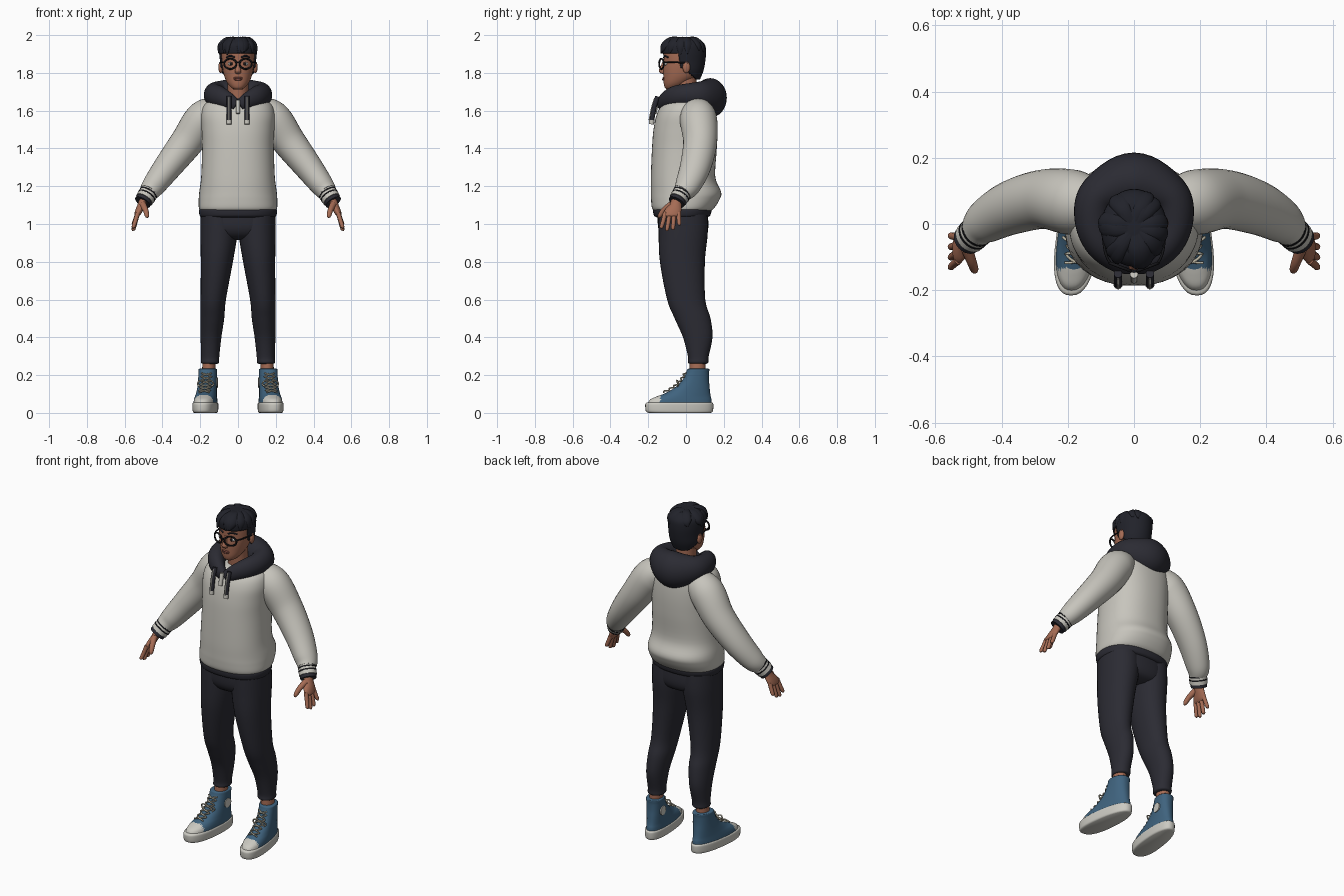
import bpy, bmesh, math, random
from mathutils import Vector, Matrix

random.seed(4)
cube = bpy.data.objects.get("Cube")
if cube:
    bpy.data.objects.remove(cube, do_unlink=True)


def material(name, *rgb):
    m = bpy.data.materials.new(name)
    m.use_nodes = True
    m.diffuse_color = (*rgb, 1)
    node = next(n for n in m.node_tree.nodes if n.type == 'BSDF_PRINCIPLED')
    node.inputs["Base Color"].default_value = (*rgb, 1)
    return m


KNIT = material("warm grey knit", .57, .555, .505)
CHARCOAL = material("charcoal cloth", .024, .024, .033)
HAIR = material("dark hair", .015, .016, .023)
SKIN = material("brown skin", .38, .15, .09)
LIP = material("lip", .24, .08, .06)
BLUE = material("blue canvas", .05, .125, .21)
RUBBER = material("white rubber", .6, .59, .54)
LACE = material("cream lace", .5, .47, .37)
BLACK = material("black trim", .008, .008, .01)
EYE = material("eye white", .6, .58, .55)


def finish(name, bm, mat, pair=False):
    """Turn a bmesh into a smooth object, optionally mirrored in x."""
    bmesh.ops.recalc_face_normals(bm, faces=bm.faces[:])
    mesh = bpy.data.meshes.new(name)
    bm.to_mesh(mesh)
    bm.free()
    mesh.materials.append(mat)
    ob = bpy.data.objects.new(name, mesh)
    bpy.context.collection.objects.link(ob)
    if pair:
        mirror = ob.modifiers.new("Mirror", 'MIRROR')
        mirror.use_mirror_merge = False
    bpy.ops.object.select_all(action='DESELECT')
    ob.select_set(True)
    bpy.context.view_layer.objects.active = ob
    bpy.ops.object.shade_smooth_by_angle(angle=.9)
    return ob


def spline(keys, steps):
    """Catmull-Rom interpolation of equal-length tuples."""
    out = []
    for i in range(len(keys) - 1):
        a, b, c, d = (keys[min(max(j, 0), len(keys) - 1)] for j in range(i - 1, i + 3))
        for k in range(steps):
            t = k / steps
            out.append([q + .5 * t * (r - p + t * (2*p - 5*q + 4*r - s + t * (3*(q - r) + s - p)))
                        for p, q, r, s in zip(a, b, c, d)])
    return out + [list(keys[-1])]


def loft(name, keys, mat, ref=None, n=32, steps=5, power=2, pair=False, warp=None, drop=None):
    """Skin rings (x, y, z, a, b): level rings, or rings across the path if ref is given."""
    rings = spline(keys, steps)
    pts = [Vector(r[:3]) for r in rings]
    bm = bmesh.new()
    loops = []
    for i, r in enumerate(rings):
        u, v = Vector((1, 0, 0)), Vector((0, 1, 0))
        if ref:
            t = (pts[min(i + 1, len(pts) - 1)] - pts[max(i - 1, 0)]).normalized()
            u = t.cross(Vector(ref)).normalized()
            v = u.cross(t)
        loop = []
        for k in range(n):
            c, s = math.cos(math.tau * k / n), math.sin(math.tau * k / n)
            c, s = (math.copysign(abs(w) ** (2 / power), w) for w in (c, s))
            p = pts[i] + u * c * max(r[3], .001) + v * s * max(r[4], .001)
            loop.append(bm.verts.new(warp(p) if warp else p))
        loops.append(loop)
    for lo, hi in zip(loops, loops[1:]):
        for k in range(n):
            bm.faces.new((lo[k], lo[(k + 1) % n], hi[(k + 1) % n], hi[k]))
    bm.faces.new(loops[0])
    bm.faces.new(loops[-1])
    if drop:
        gone = [f for f in bm.faces if drop(f.calc_center_median())]
        bmesh.ops.delete(bm, geom=gone, context='FACES')
    return finish(name, bm, mat, pair)


def ring(z, a, front, back, x=0):
    return (x, (front + back) / 2, z, a, (back - front) / 2)


def blob(name, loc, size, mat, pair=False):
    bm = bmesh.new()
    bmesh.ops.create_uvsphere(bm, u_segments=20, v_segments=12, radius=1,
                              matrix=Matrix.LocRotScale(Vector(loc), None, Vector(size)))
    return finish(name, bm, mat, pair)


def tube(name, pts, r, mat, ref=(0, 0, 1), n=10, **kw):
    return loft(name, [(*p, r, r) for p in pts], mat, ref, n, **kw)


# Sweater body and hem
loft("sweater_body", [ring(1.065, .195, -.165, .125), ring(1.085, .207, -.18, .15),
     ring(1.13, .208, -.185, .178), ring(1.17, .205, -.186, .186), ring(1.25, .195, -.186, .155),
     ring(1.4, .19, -.18, .163), ring(1.5, .193, -.172, .165), ring(1.58, .195, -.155, .16),
     ring(1.635, .175, -.125, .15), ring(1.665, .12, -.075, .13)], KNIT, n=48, power=2.3)
loft("sweater_hem", [ring(1.035, .19, -.155, .11), ring(1.045, .203, -.17, .128),
     ring(1.075, .206, -.174, .135), ring(1.085, .19, -.16, .12)], CHARCOAL, n=48, power=2.3)

# Sleeves and cuffs
loft("sleeves", [(.1, .06, 1.6, .07, .07), (.18, .065, 1.56, .096, .098), (.27, .075, 1.435, .088, .09),
     (.37, .05, 1.305, .075, .082), (.445, .01, 1.205, .062, .068), (.475, -.02, 1.165, .05, .052)],
     KNIT, (0, 1, 0), steps=7, pair=True)
cuff_top, cuff_end = Vector((.46, -.008, 1.185)), Vector((.505, -.05, 1.115))
for name, t0, t1, r, mat in (("cuffs", 0, .8, .049, KNIT), ("cuff_upper_stripes", .3, .38, .0505, BLACK),
                             ("cuff_lower_stripes", .5, .58, .0505, BLACK),
                             ("cuff_edges", .78, 1, .045, CHARCOAL)):
    tube(name, [cuff_top.lerp(cuff_end, t) for t in (t0, t1)], r, mat, (0, 1, 0), n=32, pair=True)

# Hands
loft("palms", [(.495, -.045, 1.135, .026, .03), (.508, -.055, 1.105, .023, .032),
     (.522, -.068, 1.075, .021, .044), (.532, -.076, 1.05, .017, .046), (.535, -.078, 1.04, .01, .04)],
     SKIN, n=20, pair=True)
for i, (name, drop, lean) in enumerate((("index_fingers", .075, -.02), ("middle_fingers", .088, -.014),
                                        ("ring_fingers", .082, -.006), ("little_fingers", .06, .004))):
    y = -.11 + i * .0235
    loft(name, [(.53, y, 1.06, .012, .012), (.543, y + lean * .5, 1.055 - drop * .5, .0115, .0115),
         (.553, y + lean, 1.06 - drop, .01, .01), (.553, y + lean * 1.1, 1.053 - drop, .004, .004)],
         SKIN, (0, 1, 0), n=12, pair=True)
loft("thumbs", [(.505, -.075, 1.105, .018, .018), (.49, -.115, 1.075, .015, .015),
     (.482, -.138, 1.045, .012, .012), (.48, -.144, 1.032, .004, .004)], SKIN, (1, 0, 0), n=12, pair=True)

# Trousers and ankles
loft("trouser_seat", [ring(1.06, .195, -.15, .115), ring(.98, .198, -.147, .118), ring(.935, .17, -.12, .1),
     ring(.915, .1, -.07, .06)], CHARCOAL, n=40, power=2.3)
loft("trouser_legs", [ring(1.05, .098, -.145, .113, .1), ring(.95, .098, -.145, .115, .101),
     ring(.8, .085, -.138, .1, .112), ring(.6, .067, -.1, .102, .131), ring(.5, .063, -.06, .13, .136),
     ring(.4, .055, -.016, .14, .143), ring(.3, .048, .01, .12, .147), ring(.268, .048, .01, .118, .148),
     ring(.26, .038, .02, .108, .148)], CHARCOAL, power=2.1, pair=True)
loft("ankles", [(.152, .062, .3, .035, .042), (.156, .06, .2, .035, .042)], SKIN, n=20, pair=True)


# High-top shoes, toes turned slightly out and wider than the heels
def shoe(p):
    return Vector((.16 + p.x * (1 - .5 * p.y) + (.06 - p.y) * .11, p.y, p.z))


loft("shoe_soles", [ring(0, .055, -.195, .13), ring(.008, .061, -.212, .142), ring(.04, .063, -.216, .145),
     ring(.052, .061, -.212, .142), ring(.056, .054, -.2, .13)], RUBBER, n=40, power=2.4, pair=True, warp=shoe)
upper = loft("shoe_uppers", [ring(.045, .059, -.206, .136), ring(.07, .057, -.19, .135),
     ring(.087, .055, -.155, .131), ring(.105, .053, -.108, .128), ring(.135, .051, -.058, .125),
     ring(.17, .05, -.022, .122), ring(.21, .05, -.001, .122), ring(.23, .05, .006, .124),
     ring(.234, .044, .014, .118)], BLUE, n=48, power=2.3, pair=True, warp=shoe)
upper.data.materials.append(RUBBER)
for face in upper.data.polygons:
    face.material_index = int(face.center.y < -.135)
tube("ankle_patches", [(-.046, .06, .16), (-.054, .06, .16)], .027, RUBBER, n=24, steps=1, pair=True, warp=shoe)
slope = [(-.122, .108), (-.095, .119), (-.07, .135), (-.048, .15), (-.03, .17), (-.013, .192), (-.005, .21)]
for name, s in (("laces_over", 1), ("laces_under", -1)):
    path = []
    for i, (y, z) in enumerate(slope):
        path.append((s * .028 * (-1) ** i, y + .005, z))
        if i + 1 < len(slope):
            path.append((0, (y + slope[i + 1][0]) / 2 - .006, (z + slope[i + 1][1]) / 2 + .003))
    tube(name, path, .0042, LACE, (0, -.7, .7), n=8, steps=3, pair=True, warp=shoe)
    tube(name + "_bow", [(0, -.04, .165), (s * .025, -.05, .172), (s * .042, -.04, .155), (s * .03, -.045, .14)],
         .004, LACE, (0, 1, 0), n=8, pair=True, warp=shoe)

# Hood resting around the neck, deep at the back
half = [(.008, -.128, 1.625, .024, .03), (.05, -.11, 1.65, .036, .045), (.1, -.06, 1.672, .048, .058),
        (.124, .01, 1.682, .055, .062), (.103, .085, 1.678, .066, .08)]
hood = half + [(0, .128, 1.668, .088, .104)] + [(-k[0], *k[1:]) for k in reversed(half)]
loft("hood", hood, CHARCOAL, (0, 0, 1), steps=7)
for x, side in ((.048, "left"), (-.048, "right")):
    tube(side + "_drawstring", [(x, -.15, 1.675), (x, -.168, 1.62), (x, -.182, 1.545)], .013, CHARCOAL, (1, 0, 0))
    tube(side + "_drawstring_tip", [(x, -.181, 1.55), (x, -.183, 1.528)], .014, KNIT, (1, 0, 0))
    tube(side + "_drawstring_line", [(x, -.163, 1.67), (x, -.18, 1.62), (x, -.194, 1.55)], .004, KNIT, (1, 0, 0))
tube("collar_tab", [(0, -.152, 1.655), (0, -.165, 1.6), (0, -.168, 1.585)], .012, KNIT, (1, 0, 0))

# Neck and head
loft("neck", [(0, .01, 1.6, .065, .062), (0, 0, 1.68, .055, .057), (0, -.005, 1.78, .055, .06)], SKIN)
loft("head", [ring(1.712, .02, -.1, -.05), ring(1.722, .036, -.112, -.03), ring(1.745, .056, -.118, .01),
     ring(1.78, .072, -.12, .055), ring(1.82, .081, -.121, .075), ring(1.86, .086, -.118, .085),
     ring(1.91, .087, -.118, .09), ring(1.95, .078, -.105, .08), ring(1.98, .045, -.065, .045)], SKIN, power=2.15)
blob("ears", (.092, .002, 1.83), (.012, .02, .031), SKIN, True)
loft("nose", [(0, -.114, 1.865, .008, .008), (0, -.122, 1.835, .01, .012), (0, -.127, 1.812, .016, .017),
     (0, -.122, 1.798, .014, .012), (0, -.118, 1.795, .006, .006)], SKIN, n=16)
blob("upper_lip", (0, -.118, 1.773), (.025, .007, .0055), LIP)
blob("lower_lip", (0, -.118, 1.765), (.021, .008, .006), LIP)
blob("eyes", (.037, -.106, 1.848), (.017, .009, .009), EYE, True)
blob("irises", (.036, -.1135, 1.848), (.008, .003, .008), BLACK, True)
tube("eyebrows", [(.016, -.117, 1.882), (.04, -.112, 1.89), (.062, -.096, 1.882)], .0045, HAIR, n=8, pair=True)

# Glasses
circle = [math.tau * i / 16 for i in range(18)]
tube("glasses_rims", [(.041 + .032 * math.cos(a), -.13 + .012 * math.cos(a), 1.848 + .027 * math.sin(a))
                      for a in circle], .0048, BLACK, (0, 1, 0), n=8, steps=3, pair=True)
tube("glasses_bridge", [(-.011, -.14, 1.853), (0, -.143, 1.857), (.011, -.14, 1.853)], .0045, BLACK, n=8)
tube("glasses_temples", [(.072, -.119, 1.856), (.088, -.08, 1.857), (.097, .01, 1.852)], .004, BLACK, n=8, pair=True)


# Hair cap open at the face, and swept locks from the crown
def bare(p):
    return p.z < 1.902 and p.y < -.035 + max(0, 1.84 - p.z) * 1.2


cap = loft("hair_cap", [ring(1.765, .064, -.03, .074), ring(1.81, .088, -.09, .092), ring(1.86, .095, -.115, .102),
     ring(1.91, .1, -.127, .106), ring(1.95, .096, -.125, .1), ring(1.978, .07, -.095, .07),
     ring(1.988, .03, -.05, .03)], HAIR, n=48, steps=6, drop=bare)
shell = cap.modifiers.new("Thickness", 'SOLIDIFY')
shell.thickness = .008
for i in range(17):
    ang = math.tau * (i + random.uniform(-.25, .25)) / 17
    dx, dy = math.cos(ang), math.sin(ang)
    tip = random.uniform(1.895, 1.915) + dy * .015 * (dy > 0)
    turn = random.uniform(-.02, .02)
    keys = [(.02, 1.98, .008, .016), (.065, 1.975, .015, .026),
            (.1, 1.945, .015, .027), (.112, tip, .003, .005)]
    loft("hair_lock_%d" % (i + 1),
         [(.87 * r * dx - turn * dy * k, -.014 + r * dy + turn * dx * k, z, a, b)
          for k, (r, z, a, b) in enumerate(keys)], HAIR, (-dy, dx, 0), n=12)
